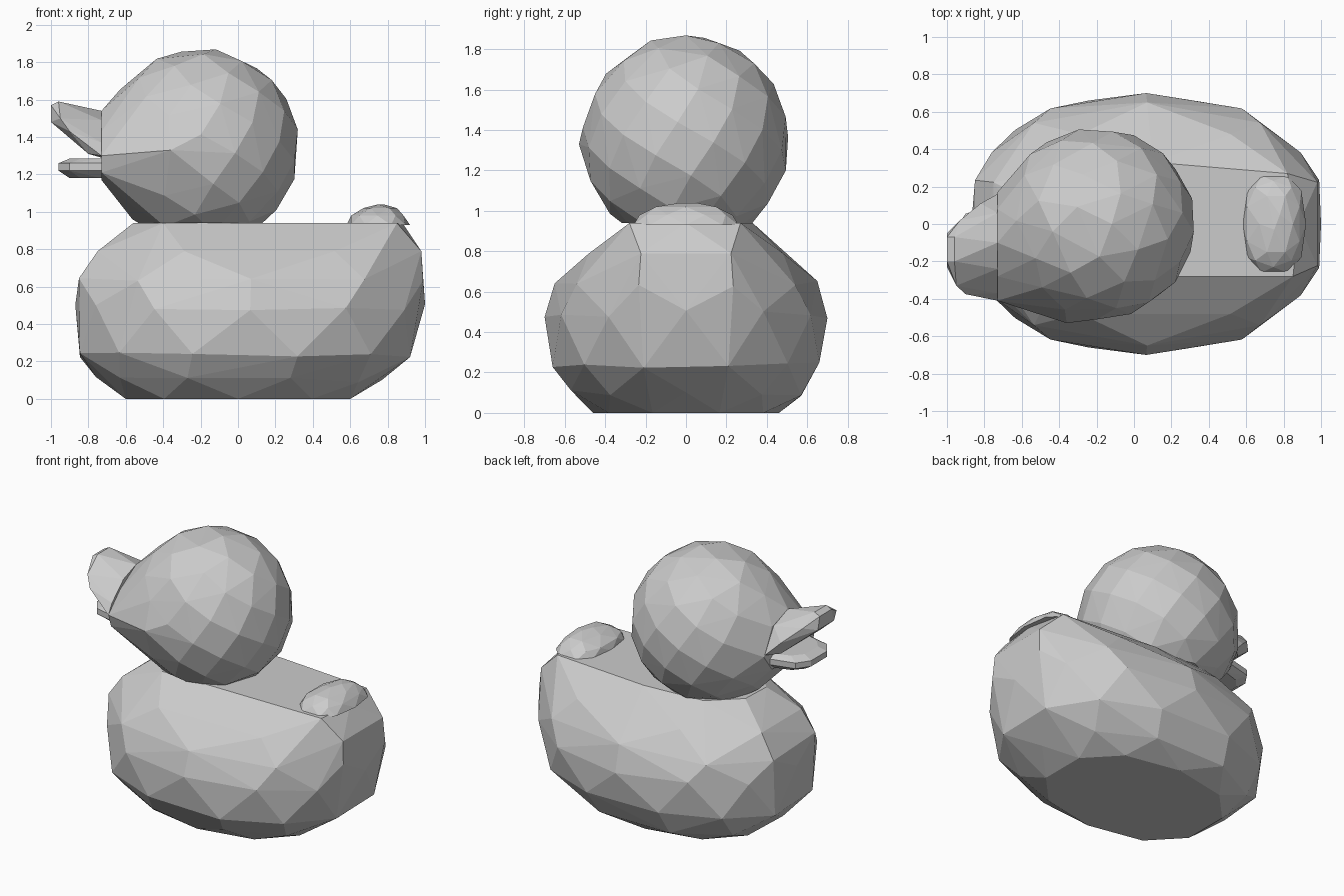
import bpy, bmesh, math, random
from mathutils import Vector

if "Cube" in bpy.data.objects:
    bpy.data.objects.remove(bpy.data.objects["Cube"])

random.seed(4)


def wrap(bm):
    """Replace the vertices of a bmesh by their convex hull."""
    pts = [v.co.copy() for v in bm.verts]
    bm.clear()
    for p in pts:
        bm.verts.new(p)
    res = bmesh.ops.convex_hull(bm, input=bm.verts[:])
    junk = {g for k in ("geom_interior", "geom_unused") for g in res[k]
            if isinstance(g, bmesh.types.BMVert)}
    bmesh.ops.delete(bm, geom=list(junk), context='VERTS')


def hull(name, pts, floor=None):
    """Faceted convex solid around points, optionally sliced flat at a height."""
    bm = bmesh.new()
    for p in pts:
        bm.verts.new(p)
    wrap(bm)
    if floor is not None:
        bmesh.ops.bisect_plane(bm, geom=bm.verts[:] + bm.edges[:] + bm.faces[:],
                               plane_co=(0, 0, floor), plane_no=(0, 0, 1), clear_inner=True)
        wrap(bm)
    bmesh.ops.recalc_face_normals(bm, faces=bm.faces[:])
    me = bpy.data.meshes.new(name)
    bm.to_mesh(me)
    bm.free()
    ob = bpy.data.objects.new(name, me)
    bpy.context.collection.objects.link(ob)
    return ob


def ring(z, x0, x1, hy, n, phase, power=2.3, jitter=0.0):
    """Superellipse ring of points at height z, stretched to its exact extents."""
    pts = []
    for i in range(n):
        a = 2 * math.pi * (i + phase) / n
        c, s = math.cos(a), math.sin(a)
        pts.append([math.copysign(abs(c) ** (2 / power), c),
                    math.copysign(abs(s) ** (2 / power), s)])
    mx = max(abs(p[0]) for p in pts)
    my = max(abs(p[1]) for p in pts)
    return [((x0 + x1) / 2 + p[0] / mx * (x1 - x0) / 2, p[1] / my * hy,
             z + random.uniform(-jitter, jitter)) for p in pts]


# Body: stacked rings with a flat base and a flat sliced top
body = []
body += ring(0.00, -0.60, 0.60, 0.46, 10, 0.5)
body += ring(0.10, -0.76, 0.77, 0.57, 10, 0.0, jitter=0.02)
body += ring(0.24, -0.845, 0.92, 0.66, 12, 0.5, jitter=0.02)
body += ring(0.48, -0.87, 1.00, 0.70, 12, 0.0, jitter=0.03)
body += ring(0.64, -0.85, 0.99, 0.65, 10, 0.5, jitter=0.02)
body += ring(0.79, -0.75, 0.98, 0.48, 8, 0.5)
body += [(x, y, 0.94) for x, y in ((-0.56, -0.1), (-0.40, -0.28), (0.85, -0.28), (0.88, 0.0),
                                   (0.82, 0.27), (0.1, 0.33), (-0.35, 0.30), (-0.55, 0.12))]
hull("body", body)

# Head: faceted ball, drawn out on one side to meet the beak, flat underneath
centre, radius, count = Vector((-0.20, 0, 1.345)), 0.53, 84
head = []
for i in range(count):
    z = 1 - (2 * i + 1) / count
    a = i * math.pi * (3 - math.sqrt(5))
    r = math.sqrt(1 - z * z)
    p = centre + radius * Vector((r * math.cos(a), 0.97 * r * math.sin(a), z))
    head.append((max(p.x, -0.73), p.y, p.z))
head += [(-0.73, y, z) for y, z in ((-0.41, 1.30), (-0.38, 1.21), (-0.28, 1.43), (-0.10, 1.54),
                                    (0.08, 1.48), (0.17, 1.30), (0.08, 1.18), (-0.28, 1.17))]
head.append((-0.36, -0.53, 1.33))
hull("head", head, floor=0.94)

# Upper beak: arched root tapering up to a blunt tip
upper = [(-0.73, y, z) for y, z in ((-0.41, 1.30), (-0.37, 1.37), (-0.24, 1.49), (-0.10, 1.54),
                                    (0.06, 1.48), (0.16, 1.31), (-0.12, 1.29))]
upper += [(-0.80, -0.36, 1.31), (-0.80, 0.08, 1.31), (-0.90, -0.375, 1.43), (-0.82, 0.11, 1.40),
          (-0.93, 0.02, 1.50), (-0.95, -0.33, 1.50), (-1.0, -0.23, 1.48), (-1.0, -0.05, 1.48),
          (-1.0, -0.20, 1.57), (-1.0, -0.07, 1.57), (-0.96, -0.20, 1.59), (-0.96, -0.07, 1.59)]
hull("upper_beak", upper)

# Lower beak: small flat lip
lower = []
for z, tip, half in ((1.18, -0.90, 0.17), (1.22, -0.96, 0.22), (1.26, -0.96, 0.22), (1.285, -0.90, 0.18)):
    for s in (-1, 1):
        lower += [(-0.73, -0.12 + s * half, z), (tip + 0.06, -0.12 + s * half * 0.8, z),
                  (tip, -0.12 + s * half * 0.4, z)]
hull("lower_beak", lower)

# Tail: low rounded bump on the flat top
tail = ring(0.93, 0.58, 0.92, 0.26, 10, 0.0, power=2.6)
tail += ring(0.98, 0.605, 0.885, 0.23, 10, 0.5, power=2.6)
tail += ring(1.02, 0.67, 0.85, 0.15, 6, 0.0)
tail += [(0.75, -0.03, 1.04), (0.78, 0.05, 1.04)]
hull("tail", tail)
